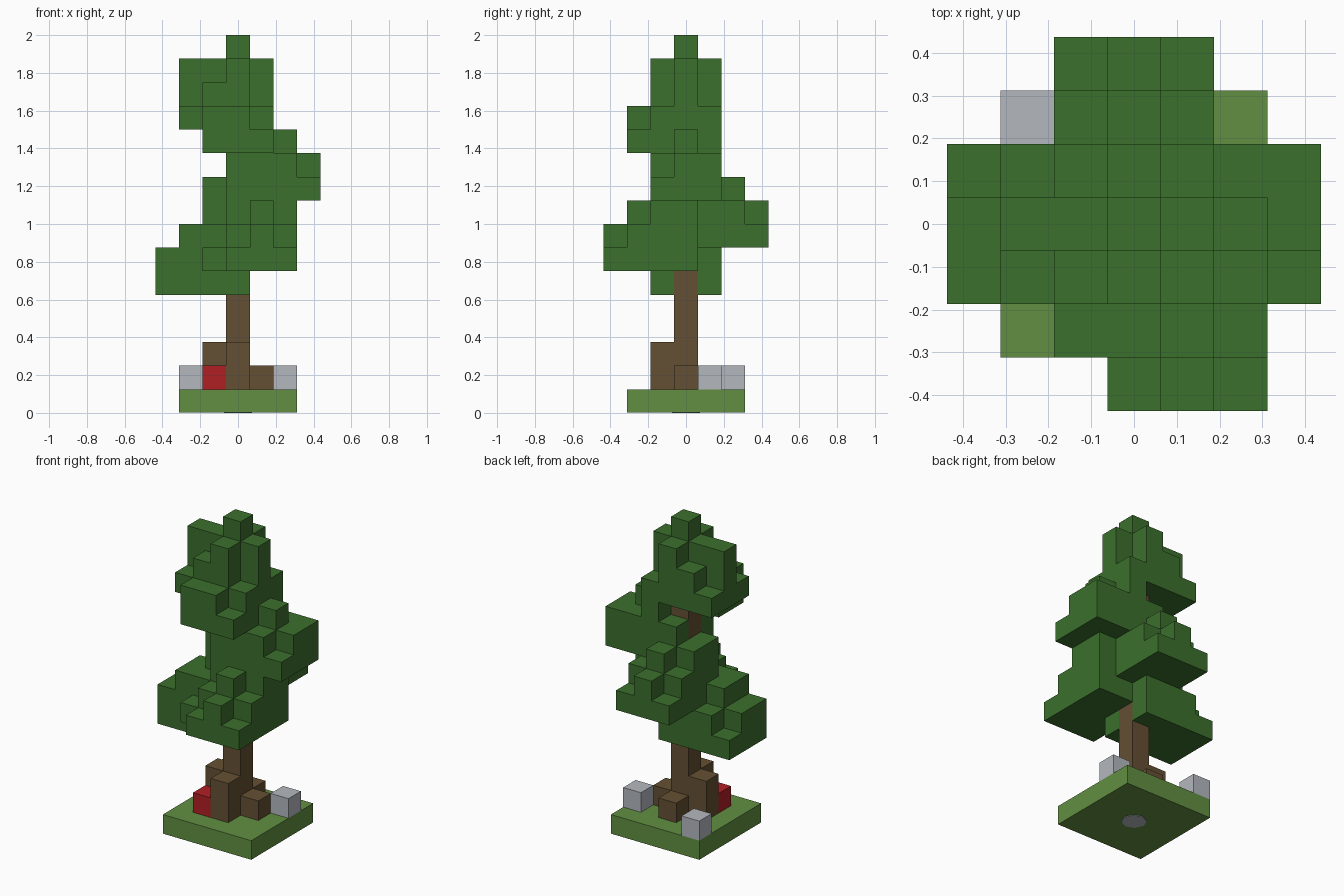
import bpy
import bmesh
from mathutils import Vector

CELL = 0.125

cube = bpy.data.objects.get("Cube")
if cube:
    bpy.data.objects.remove(cube, do_unlink=True)


def make_material(name, rgb):
    mat = bpy.data.materials.new(name)
    mat.use_nodes = True
    color = (*rgb, 1.0)
    mat.diffuse_color = color
    bsdf = next(n for n in mat.node_tree.nodes if n.type == 'BSDF_PRINCIPLED')
    bsdf.inputs["Base Color"].default_value = color
    return mat


leaf = make_material("leaf_green", (0.045, 0.162, 0.026))
grass = make_material("grass_green", (0.122, 0.275, 0.054))
bark = make_material("bark_brown", (0.13, 0.08, 0.033))
stone = make_material("stone_grey", (0.456, 0.479, 0.515))
red = make_material("red", (0.434, 0.014, 0.017))


def finish(name, bm, mat):
    mesh = bpy.data.meshes.new(name)
    bm.to_mesh(mesh)
    bm.free()
    mesh.materials.append(mat)
    obj = bpy.data.objects.new(name, mesh)
    bpy.context.collection.objects.link(obj)
    return obj


def blocks(name, mat, left, back, bottom, layers):
    """Block shape from layer maps, bottom to top; rows run back to front."""
    cells = {(left + i, back - j, bottom + k)
             for k, layer in enumerate(layers)
             for j, row in enumerate(layer.split())
             for i, mark in enumerate(row) if mark == "#"}
    bm = bmesh.new()
    for cell in cells:
        center = Vector(cell) + Vector((0, 0, 0.5))
        for axis in range(3):
            for sign in (-1, 1):
                n = Vector((0, 0, 0))
                n[axis] = sign
                if tuple(int(c + d) for c, d in zip(cell, n)) in cells:
                    continue
                u = Vector((0, 0, 0))
                u[(axis + 1) % 3] = 0.5
                v = n.cross(u)
                mid = center + n * 0.5
                bm.faces.new([bm.verts.new((mid + a * u + b * v) * CELL)
                              for a, b in ((-1, -1), (1, -1), (1, 1), (-1, 1))])
    bmesh.ops.remove_doubles(bm, verts=bm.verts[:], dist=0.001)
    # Merge the flat areas into larger faces
    bmesh.ops.dissolve_limit(bm, angle_limit=0.01, verts=bm.verts[:], edges=bm.edges[:])
    return finish(name, bm, mat)


# Ground slab and the small disc set in its underside
slab = blocks("ground_slab", grass, -2, 2, 0, ["##### " * 5])
for vert in slab.data.vertices:
    vert.co.z = max(vert.co.z, 0.003)

bm = bmesh.new()
bmesh.ops.create_cone(bm, cap_ends=True, segments=8, radius1=0.075,
                      radius2=0.075, depth=0.004)
bmesh.ops.translate(bm, verts=bm.verts[:], vec=(0, 0, 0.002))
finish("underside_disc", bm, stone)

# Trunk with stepped roots
blocks("trunk", bark, -1, 1, 1,
       [".#. ### .#.", "... ##. .#."] + ["... .#. ..."] * 9)

# Ground details
blocks("left_stone", stone, 2, 1, 1, ["#"])
blocks("back_stone", stone, -2, 2, 1, ["#"])
blocks("red_block", red, -1, -1, 1, ["#"])

# Foliage clumps, stepping up around the trunk
blocks("right_foliage", leaf, -3, 1, 5, [
    "#### ###. ####",
    ".### ###. ####",
    ".... .##. .##."])
blocks("front_foliage", leaf, -1, 0, 6, [
    "..## ..## #### .###",
    "..## .### .### ..#.",
    "..## .### ..#. ...."])
blocks("back_foliage", leaf, -1, 3, 7, [
    "### ### ### ...",
    ".#. ### ### #..",
    "... .#. ##. #..",
    "... ... .#. ..."])
blocks("left_foliage", leaf, 0, 1, 9, [
    ".### .### ####",
    ".### .### ###.",
    ".... ..#. ...."])
blocks("crown_foliage", leaf, -2, 1, 11, [
    "...# ...# .### .###",
    "#### #### #### .##.",
    ".##. #### .##. ....",
    "..#. #### ..#. ....",
    ".... ..#. .... ...."])
